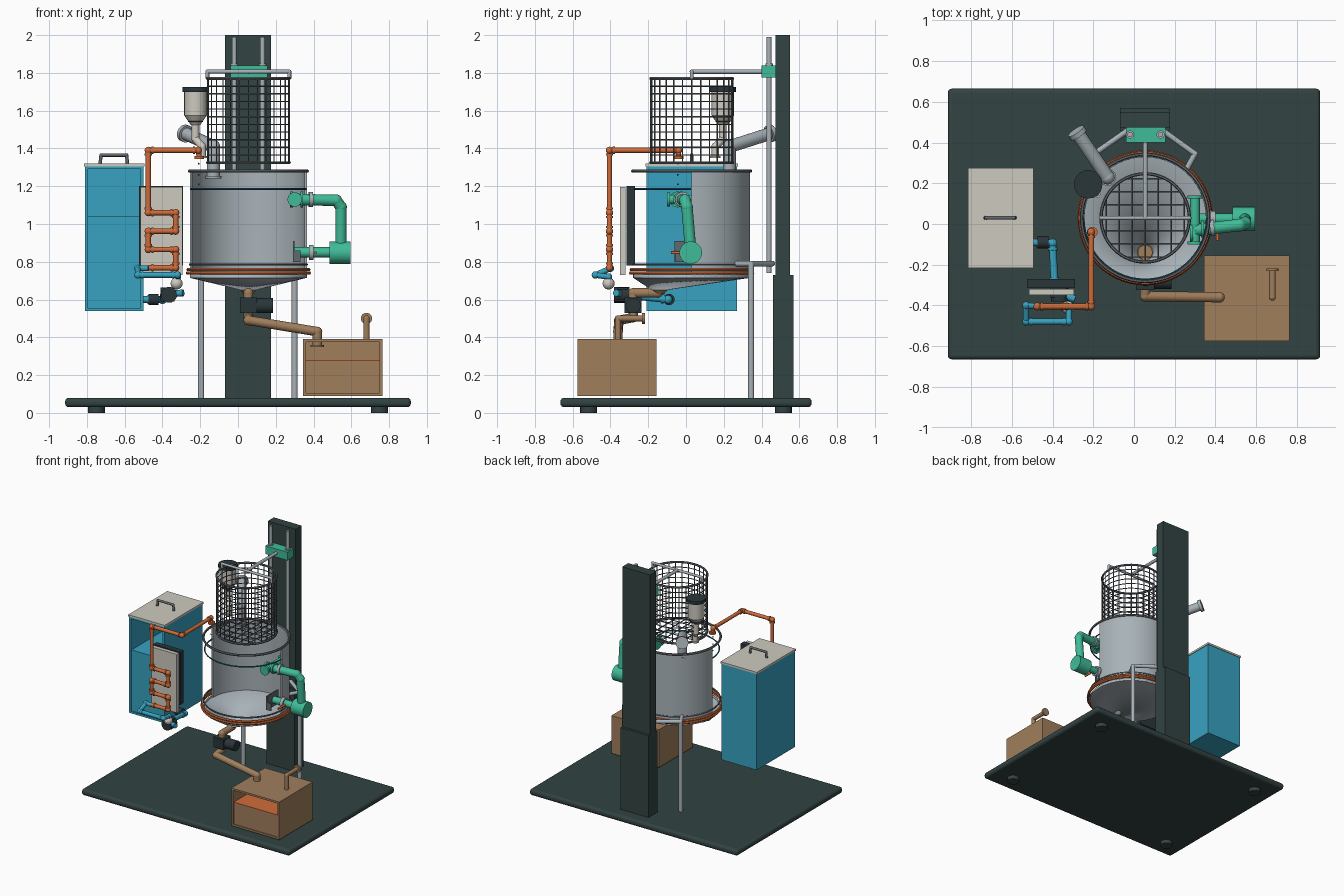
import bpy, bmesh, math
from mathutils import Vector, Matrix

cube = bpy.data.objects.get("Cube")
if cube:
    bpy.data.objects.remove(cube)


def lin(c):
    c /= 255
    return c / 12.92 if c <= 0.04045 else ((c + 0.055) / 1.055) ** 2.4


def colour(name, r, g, b):
    m = bpy.data.materials.new(name)
    m.use_nodes = True
    rgba = (lin(r), lin(g), lin(b), 1)
    m.diffuse_color = rgba
    m.node_tree.nodes["Principled BSDF"].inputs["Base Color"].default_value = rgba
    return m


SLATE = colour("slate", 50, 67, 66)
STEEL = colour("steel", 168, 178, 184)
WIRE = colour("dark steel", 98, 104, 109)
GREEN = colour("sea green", 64, 188, 152)
COPPER = colour("copper", 208, 108, 58)
BLUE = colour("blue", 55, 162, 192)
DEEP = colour("deep blue", 32, 100, 125)
CREAM = colour("cream", 206, 202, 192)
BROWN = colour("brown", 160, 126, 92)
PUMP = colour("pump black", 42, 54, 58)


# Shape helpers: each adds to a bmesh
def box(bm, x0, x1, y0, y1, z0, z1):
    size = Matrix.Diagonal((x1 - x0, y1 - y0, z1 - z0, 1))
    mid = Matrix.Translation(((x0 + x1) / 2, (y0 + y1) / 2, (z0 + z1) / 2))
    bmesh.ops.create_cube(bm, size=1, matrix=mid @ size)


def cyl(bm, p, q, r, r2=None, n=20):
    p, q = Vector(p), Vector(q)
    turn = (q - p).to_track_quat('Z', 'Y').to_matrix().to_4x4()
    bmesh.ops.create_cone(bm, cap_ends=True, segments=n, radius1=r, radius2=r if r2 is None else r2,
                          depth=(q - p).length, matrix=Matrix.Translation((p + q) / 2) @ turn)


def ball(bm, p, r, n=16):
    bmesh.ops.create_uvsphere(bm, u_segments=n, v_segments=n // 2, radius=r, matrix=Matrix.Translation(p))


def tube(bm, pts, r, n=16, collar=0.0):
    # Straight runs with ball elbows and optional collars beside each elbow
    for p, q in zip(pts, pts[1:]):
        cyl(bm, p, q, r, n=n)
        d = Vector(q) - Vector(p)
        if collar and d.length > 0.09:
            d.normalize()
            for a in (Vector(p) + d * r * 1.6, Vector(q) - d * r * 1.6):
                cyl(bm, a - d * r * .4, a + d * r * .4, r * collar, n=n)
    for p in pts[1:-1]:
        ball(bm, p, r * max(1.05, collar), n)


def lathe(bm, prof, cx, cy, angle=math.tau, steps=64):
    vs = [bm.verts.new((cx + r, cy, z)) for r, z in prof]
    es = [bm.edges.new((vs[i], vs[(i + 1) % len(vs)])) for i in range(len(vs))]
    bmesh.ops.spin(bm, geom=vs + es, cent=(cx, cy, 0), axis=(0, 0, 1), angle=angle, steps=steps)
    bmesh.ops.remove_doubles(bm, verts=bm.verts[:], dist=1e-5)
    bmesh.ops.holes_fill(bm, edges=bm.edges[:], sides=0)


def ring(bm, cx, cy, z, r, t, steps=56, n=6):
    lathe(bm, [(r + t * math.cos(i * math.tau / n), z + t * math.sin(i * math.tau / n)) for i in range(n)],
          cx, cy, steps=steps)


def part(name, mat, *steps, bevel=0):
    bm = bmesh.new()
    for fn, *args in steps:
        fn(bm, *args)
    bmesh.ops.recalc_face_normals(bm, faces=bm.faces[:])
    me = bpy.data.meshes.new(name)
    bm.to_mesh(me)
    bm.free()
    me.materials.append(mat)
    me.shade_smooth()
    me.set_sharp_from_angle(angle=math.radians(35))
    ob = bpy.data.objects.new(name, me)
    bpy.context.collection.objects.link(ob)
    if bevel:
        mod = ob.modifiers.new("bevel", 'BEVEL')
        mod.width, mod.segments = bevel, 4
    return ob


def open_box(name, mat, x0, x1, y0, y1, z0, z1, level, t=0.015):
    # Tank with an open front and a block of liquid inside
    part(name, mat, (box, x0, x0 + t, y0, y1, z0, z1), (box, x1 - t, x1, y0, y1, z0, z1),
         (box, x0, x1, y1 - t, y1, z0, z1), (box, x0, x1, y0, y1, z0, z0 + t),
         (box, x0, x1, y0, y1, z1 - t, z1),
         (box, x0 + t, x1 - t, y0 + .008, y1 - t, z0 + t, level))


CX, CY = 0.055, 0.03

# Base, feet and column
part("base_plate", SLATE, (box, -.915, .915, -.665, .665, .03, .08), bevel=.02)
part("feet", SLATE, *[(cyl, (x, y, 0), (x, y, .04), .045) for x in (-.75, .75) for y in (-.515, .515)])
part("column", SLATE, (box, -.07, .175, .475, .55, .08, 2), (box, -.07, .175, .46, .57, .08, .73))
part("guide_rails", STEEL, *[(cyl, (x, .44, .74), (x, .44, 1.99), .013) for x in (-.02, .13)])
part("carriage", GREEN, (box, -.04, .155, .4, .475, 1.775, 1.84))
part("carriage_bolts", STEEL, *[(cyl, (x, .44, 1.835), (x, .44, 1.85), .02) for x in (-.02, .13)])

# Legs braced to the column and the vessel
for side, x in (("right", -.195), ("left", .30)):
    rail = -.03 if x < 0 else .14
    inner = CX + (x - CX) * .82
    part(side + "_leg", STEEL, (cyl, (x, .345, .08), (x, .345, .79), .016),
         (tube, [(rail, .46, .79), (x, .345, .79), (inner, .265, .79)], .014))

# Basket with lifting arm
R, LOW, HIGH = .217, 1.325, 1.77
wires = [(ring, CX, CY, LOW + (HIGH - LOW) * i / 11, R, .0035, 40, 5) for i in range(1, 11)]
for i in range(28):
    a = i * math.tau / 28
    x, y = CX + R * math.cos(a), CY + R * math.sin(a)
    wires.append((cyl, (x, y, LOW), (x, y, HIGH), .0035, None, 6))
for i in range(-3, 4):
    d = i * .064
    h = math.sqrt(R * R - d * d)
    wires.append((cyl, (CX + d, CY - h, LOW), (CX + d, CY + h, LOW), .004, None, 6))
    wires.append((cyl, (CX - h, CY + d, LOW), (CX + h, CY + d, LOW), .004, None, 6))
part("basket_wires", WIRE, *wires)
part("basket_rims", WIRE, (ring, CX, CY, HIGH, R, .008), (ring, CX, CY, LOW, R, .008))
part("lifting_arm", STEEL, (tube, [(CX, .41, 1.807), (CX, CY, 1.807)], .012),
     (tube, [(CX - R, CY, HIGH), (CX - R, CY, 1.807), (CX + R, CY, 1.807), (CX + R, CY, HIGH)], .01))

# Vessel: cut-away half shell, off-centre sloping floor, rings
part("vessel_shell", STEEL, (lathe, [(.298, .72), (.31, .72), (.31, 1.28), (.298, 1.28)], CX, CY, math.pi, 40))
bm = bmesh.new()
loops = []
for r, y, z in ((.31, CY, .735), (.31, CY, .715), (.04, -.14, .65)):
    loops.append([bm.verts.new((CX + r * math.cos(i * math.tau / 64), y + r * math.sin(i * math.tau / 64), z))
                  for i in range(64)])
for a, b in zip(loops, loops[1:]):
    for i in range(64):
        bm.faces.new((b[i], b[(i + 1) % 64], a[(i + 1) % 64], a[i]))
me = bpy.data.meshes.new("vessel_floor")
bm.to_mesh(me)
bm.free()
me.materials.append(STEEL)
me.shade_smooth()
me.set_sharp_from_angle(angle=math.radians(35))
floor = bpy.data.objects.new("vessel_floor", me)
bpy.context.collection.objects.link(floor)
solid = floor.modifiers.new("thickness", 'SOLIDIFY')
solid.thickness = .006
part("vessel_rims", WIRE, (ring, CX, CY, 1.28, .312, .009), (ring, CX, CY, .785, .31, .006))
part("level_ring", DEEP, (ring, CX, CY, 1.185, .303, .005))
part("heating_rings", COPPER, (ring, CX, CY, .758, .32, .009), (ring, CX, CY, .74, .323, .009))
part("drain_grate", BROWN, (cyl, (CX, -.14, .645), (CX, -.14, .665), .036))

# Exhaust duct and dosing hopper
part("exhaust_duct", STEEL, (tube, [(-.28, .45, 1.48), (-.13, .23, 1.41), (-.13, .23, 1.25)], .034, 20),
     (cyl, (-.285, .457, 1.482), (-.272, .438, 1.476), .046), (cyl, (-.13, .23, 1.24), (-.13, .23, 1.255), .042))
HX, HY = -.225, .195
part("hopper", CREAM, (cyl, (HX, HY, 1.575), (HX, HY, 1.71), .06), (cyl, (HX, HY, 1.525), (HX, HY, 1.575), .025, .06),
     (tube, [(HX, HY, 1.53), (HX, HY, 1.45), (-.19, .155, 1.41), (-.19, .155, 1.355)], .02),
     (cyl, (-.19, .155, 1.35), (-.19, .155, 1.36), .028))
part("hopper_cap", PUMP, (cyl, (HX, HY, 1.7), (HX, HY, 1.725), .07), (cyl, (HX, HY, 1.54), (HX, HY, 1.55), .04))

# Recirculation loop
part("recirculation_pipe", GREEN,
     (tube, [(.3, -.03, 1.13), (.52, -.005, 1.125), (.545, .005, 1.09), (.545, .025, .86)], .03, 20),
     (tube, [(.3, .025, .85), (.5, .025, .85)], .027), (tube, [(.3, -.09, 1.13), (.3, .13, 1.13)], .024),
     (cyl, (.3, -.1, 1.13), (.3, -.085, 1.13), .038), (cyl, (.3, .125, 1.13), (.3, .14, 1.13), .038),
     (cyl, (.275, -.045, 1.13), (.29, -.045, 1.13), .042), (cyl, (.33, -.025, 1.13), (.345, -.025, 1.13), .042))
part("recirculation_pump", GREEN, (cyl, (.485, .025, .848), (.595, .025, .848), .06, None, 28))
part("pipe_flanges", STEEL, (cyl, (.375, -.02, 1.13), (.395, -.018, 1.13), .04),
     (cyl, (.375, .025, .85), (.4, .025, .85), .04))
part("strainer", WIRE, (box, .29, .30, -.06, .08, .8, .91), (box, .29, .33, -.06, -.052, .8, .86))
part("temperature_probe", COPPER, (cyl, (.41, -.08, .848), (.41, .02, .848), .008))

# Water cabinet with lid and handle
open_box("water_cabinet", BLUE, -.81, -.5, -.21, .27, .54, 1.305, 1.04)
part("cabinet_lid", CREAM, (box, -.815, -.495, -.215, .275, 1.305, 1.32))
part("cabinet_handle", WIRE, (tube, [(-.73, CY, 1.32), (-.725, CY, 1.365), (-.59, CY, 1.365), (-.585, CY, 1.32)], .009))

# Heat exchanger panel and copper coil
part("panel_plate", CREAM, (box, -.515, -.295, -.35, -.32, .73, 1.195))
part("panel_back", PUMP, (box, -.525, -.29, -.315, -.27, .78, 1.2))
coil = [(-.205, -.04, 1.35), (-.21, -.04, 1.39), (-.21, -.405, 1.39), (-.475, -.405, 1.39)]
for i, z in enumerate((1.06, .962, .865, .768)):
    xs = (-.475, -.33) if i % 2 == 0 else (-.33, -.475)
    coil += [(x, -.405, z) for x in xs]
part("copper_coil", COPPER, (tube, coil, .014, 12, 1.4), (cyl, (-.205, -.04, 1.345), (-.205, -.04, 1.36), .026))
part("drips", DEEP, *[(ball, (-.208, -.043, z), .005, 8) for z in (1.32, 1.26, 1.21)])

# Cold water piping, valve and circulation pump
part("cold_pipe", BLUE, (tube, [(-.475, -.405, .765), (-.53, -.4, .765), (-.53, -.48, .73), (-.32, -.48, .73),
                               (-.32, -.41, .72), (-.32, -.41, .66)], .015, 12, 1.3),
     (tube, [(-.5, -.09, .6), (-.4, -.095, .6), (-.39, -.3, .62), (-.37, -.34, .63), (-.29, -.37, .635)], .018, 12, 1.3))
part("valve", CREAM, (ball, (-.325, -.41, .685), .032))
part("circulation_pump", PUMP, (cyl, (-.365, -.38, .625), (-.365, -.3, .625), .042),
     (box, -.41, -.335, -.36, -.31, .59, .665), (cyl, (-.475, -.09, .6), (-.42, -.09, .6), .03))

# Drain pump and pipe
part("drain_pump", PUMP, (box, .01, .1, -.325, -.235, .53, .61), (cyl, (.1, -.28, .568), (.185, -.28, .568), .04))
part("drain_pipe", BROWN, (tube, [(CX, -.14, .655), (CX, -.15, .635), (CX, -.28, .635), (CX, -.28, .505),
                                 (CX, -.355, .49), (.42, -.36, .43), (.42, -.36, .35)], .025, 16),
     (cyl, (.42, -.36, .35), (.42, -.36, .36), .036), (cyl, (CX, -.14, .63), (CX, -.14, .65), .025, .042))

# Waste box with vent
open_box("waste_box", BROWN, .345, .765, -.575, -.155, .09, .39, .275)
part("waste_level", COPPER, (box, .36, .75, -.567, -.17, .275, .279))
part("waste_vent", BROWN, (tube, [(.68, -.36, .38), (.68, -.36, .5), (.68, -.22, .5)], .016),
     (cyl, (.68, -.232, .5), (.68, -.218, .5), .03))
